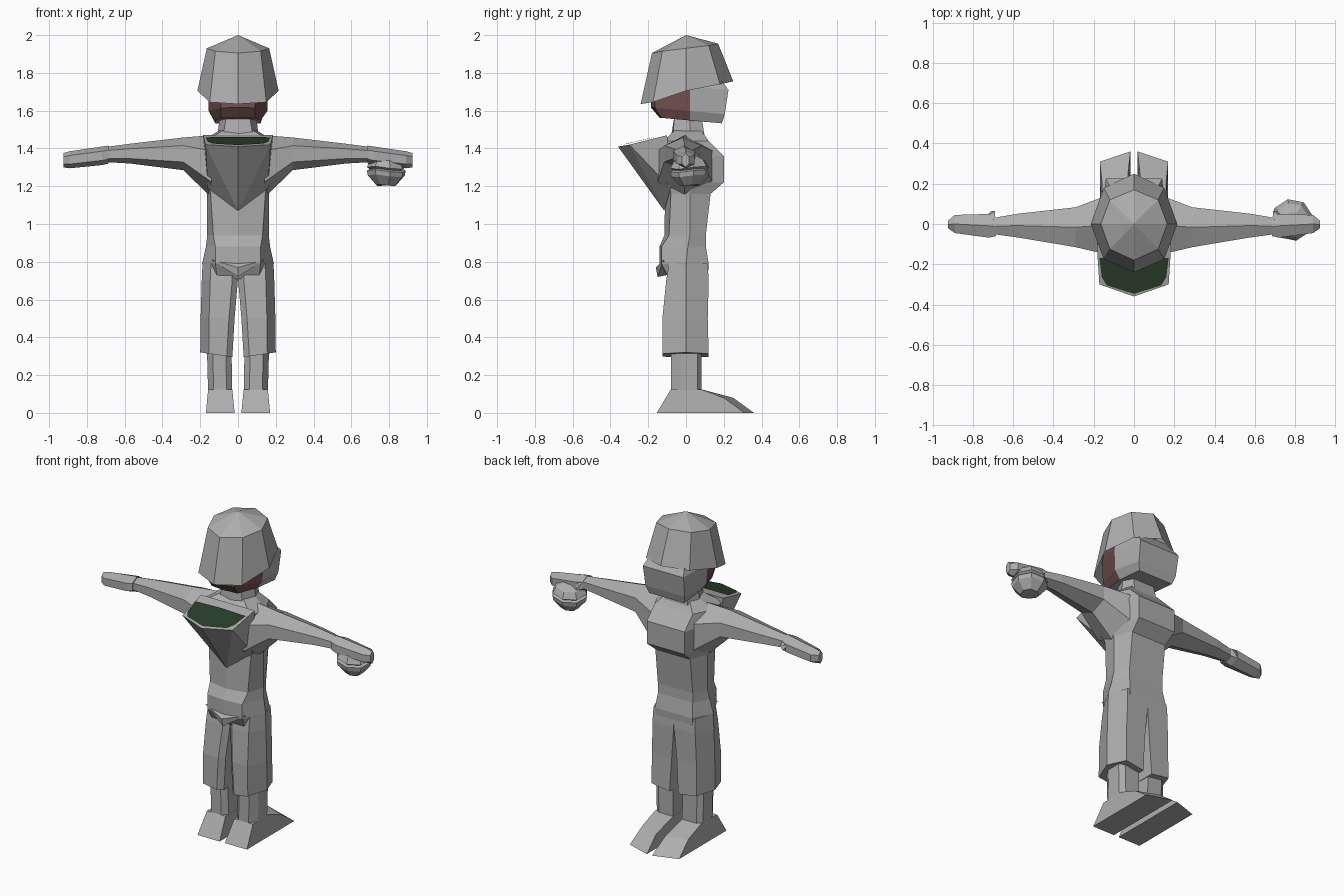
import bpy, bmesh, math


def material(name, rgb):
    m = bpy.data.materials.new(name)
    m.diffuse_color = (*rgb, 1)
    return m


GREY = material("stone grey", (0.42, 0.42, 0.42))
SKIN = material("dark skin", (0.17, 0.083, 0.078))
GREEN = material("dark green", (0.022, 0.048, 0.022))


def mesh_object(name, verts, faces, mats=(GREY,), rule=None, closed=True):
    bm = bmesh.new()
    vs = [bm.verts.new(v) for v in verts]
    for f in faces:
        bm.faces.new([vs[i] for i in f])
    if closed:
        bmesh.ops.recalc_face_normals(bm, faces=bm.faces)
    if rule:
        for f in bm.faces:
            f.material_index = rule(f.calc_center_median())
    me = bpy.data.meshes.new(name)
    bm.to_mesh(me)
    bm.free()
    for m in mats:
        me.materials.append(m)
    ob = bpy.data.objects.new(name, me)
    bpy.context.collection.objects.link(ob)
    return ob


def loft(name, rings, caps=True, **kw):
    """Skin a list of equal-length point rings."""
    n = len(rings[0])
    verts = [p for r in rings for p in r]
    faces = [(k * n + i, k * n + (i + 1) % n, (k + 1) * n + (i + 1) % n, (k + 1) * n + i)
             for k in range(len(rings) - 1) for i in range(n)]
    if caps:
        faces += [tuple(range(n)), tuple(range(len(verts) - n, len(verts)))]
    return mesh_object(name, verts, faces, **kw)


def body_ring(z, yf, xf, yfc, xs, ys, xb, yb, tilt=0.0):
    """Eight-sided left-right symmetric cross-section."""
    half = [(0, yf), (xf, yfc), (xs, ys), (xb, yb), (0, yb)]
    pts = half + [(-x, y) for x, y in half[3:0:-1]]
    return [(x, y, z + tilt * y) for x, y in pts]


# Torso with belly pouch and rounded upper back
loft("torso", [body_ring(*r) for r in (
    (0.71, -0.09, 0.11, -0.09, 0.16, 0.00, 0.12, 0.115),
    (0.79, -0.14, 0.12, -0.13, 0.19, 0.00, 0.13, 0.12),
    (0.88, -0.14, 0.12, -0.13, 0.17, 0.01, 0.12, 0.105),
    (0.94, -0.115, 0.13, -0.09, 0.163, 0.02, 0.12, 0.105),
    (1.16, -0.11, 0.145, -0.08, 0.163, 0.02, 0.12, 0.13),
    (1.22, -0.11, 0.155, -0.09, 0.175, 0.02, 0.13, 0.20),
    (1.36, -0.12, 0.16, -0.12, 0.19, 0.02, 0.13, 0.20),
    (1.44, -0.12, 0.17, -0.12, 0.19, 0.00, 0.13, 0.12),
    (1.495, -0.06, 0.08, -0.06, 0.10, 0.02, 0.08, 0.08))])

# Pointed flap under the belly
mesh_object("belly_flap",
            [(-0.14, -0.12, 0.81), (0.14, -0.12, 0.81), (0, -0.16, 0.77), (0, -0.15, 0.72), (0, -0.05, 0.74)],
            [(0, 2, 1), (0, 3, 2), (1, 2, 3), (0, 4, 3), (1, 3, 4), (0, 1, 4)])

# Jutting chest with a painted green top
mesh_object("chest",
            [(-0.185, -0.10, 1.47), (0.185, -0.10, 1.47), (0.172, -0.30, 1.42), (0, -0.36, 1.41),
             (-0.172, -0.30, 1.42), (-0.16, -0.08, 1.19), (0.16, -0.08, 1.19), (0, -0.115, 1.07)],
            [(0, 4, 3, 2, 1), (3, 4, 7), (3, 7, 2), (4, 5, 7), (2, 7, 6), (0, 5, 4), (1, 2, 6),
             (0, 1, 6, 7, 5)])
mesh_object("chest_panel",
            [(-0.172, -0.17, 1.459), (-0.16, -0.265, 1.436), (-0.135, -0.305, 1.426), (0, -0.347, 1.418),
             (0.135, -0.305, 1.426), (0.16, -0.265, 1.436), (0.172, -0.17, 1.459), (0, -0.165, 1.461)],
            [(0, 1, 2, 3, 7), (7, 3, 4, 5, 6)], mats=(GREEN,), closed=False)

# Neck and head: face at the front, hood at the back
loft("neck", [body_ring(1.46, -0.08, 0.08, -0.07, 0.11, 0.02, 0.08, 0.10),
              body_ring(1.58, -0.06, 0.06, -0.06, 0.095, 0.02, 0.07, 0.08)])
loft("head", [body_ring(*r, tilt=-0.09) for r in (
    (1.55, -0.14, 0.09, -0.13, 0.12, 0.02, 0.12, 0.19),
    (1.60, -0.185, 0.09, -0.165, 0.155, 0.02, 0.135, 0.205),
    (1.73, -0.18, 0.10, -0.16, 0.16, 0.02, 0.14, 0.225),
    (1.82, -0.15, 0.10, -0.14, 0.14, 0.02, 0.10, 0.15))],
     mats=(GREY, SKIN), rule=lambda c: int(c.y < 0.01))

# Helmet: eight-sided cone cap over a flared, tilted brim
brim = [(0, -0.24, 1.635), (0.15, -0.175, 1.645), (0.215, 0, 1.705), (0.15, 0.18, 1.74), (0, 0.25, 1.755)]
crown = [(0, -0.18, 1.905), (0.12, -0.125, 1.915), (0.165, 0, 1.93), (0.12, 0.12, 1.945), (0, 0.17, 1.955)]
pts = []
for half in (brim, crown):
    pts += half + [(-x, y, z) for x, y, z in half[3:0:-1]]
mesh_object("helmet", pts + [(0, 0, 2.0)],
            [(i, (i + 1) % 8, 8 + (i + 1) % 8, 8 + i) for i in range(8)]
            + [(8 + i, 8 + (i + 1) % 8, 16) for i in range(8)])


def arm_ring(s, x, yf, yb, zb, zt):
    """Six-sided section across the arm."""
    ym, q = (yf + yb) / 2, (zt - zb) / 4
    return [(s * x, y, z) for y, z in ((ym, zt), (yf, zt - q), (yf, zb + q), (ym, zb), (yb, zb + q), (yb, zt - q))]


for s, side in ((1, "left"), (-1, "right")):
    # Arm and mitten hand
    loft(side + "_arm", [arm_ring(s, *r) for r in (
        (0.14, -0.15, 0.14, 1.14, 1.47), (0.29, -0.115, 0.083, 1.285, 1.458),
        (0.57, -0.068, 0.052, 1.32, 1.425), (0.70, -0.05, 0.03, 1.328, 1.408))])
    loft(side + "_hand", [arm_ring(s, *r) for r in (
        (0.685, -0.06, 0.035, 1.32, 1.415), (0.72, -0.068, 0.05, 1.312, 1.41),
        (0.89, -0.045, 0.045, 1.295, 1.385), (0.925, -0.02, 0.015, 1.30, 1.375))])
    mesh_object(side + "_thumb",
                [(s * x, y, z) for x, y, z in ((0.69, 0.02, 1.40), (0.74, 0.03, 1.39), (0.735, 0.02, 1.33),
                                               (0.69, 0.065, 1.37), (0.71, 0.065, 1.35))],
                [(0, 1, 3), (1, 2, 4), (1, 4, 3), (0, 3, 4, 2), (0, 2, 1)])

    # Trouser leg, widening towards the hem
    def leg_ring(z, xi, xo, yf, yb, drop=0.0):
        c = 0.045
        out = ((xi, yf + 0.03), (xi + 0.03, yf), (xo - c, yf), (xo, 0.0), (xo - c, yb), (xi, yb))
        return [(s * x, y, z + drop * (x - xi)) for x, y in out]
    loft(side + "_trouser", [leg_ring(0.295, 0.03, 0.20, -0.125, 0.12, 0.15),
                             leg_ring(0.50, 0.018, 0.198, -0.125, 0.115),
                             leg_ring(0.70, 0.001, 0.192, -0.105, 0.12),
                             leg_ring(0.79, 0.001, 0.188, -0.09, 0.115)])

    # Shin
    def shin_ring(z, xi, xo):
        out = ((xi, -0.05), (xi + 0.03, -0.08), (xo - 0.03, -0.08), (xo, -0.03), (xo, 0.06), (xo - 0.03, 0.082),
               (xi, 0.082))
        return [(s * x, y, z) for x, y in out]
    loft(side + "_shin", [shin_ring(0.10, 0.03, 0.158), shin_ring(0.36, 0.035, 0.165)])

    # Boot: side profile skinned from inner to outer side
    profile = ((-0.155, 0), (-0.08, 0.125), (0.08, 0.125), (0.25, 0.08), (0.36, 0))
    inner, outer = [], []
    for y, z in profile:
        flare = 0.012 if z == 0 else 0.0
        inner.append((s * (0.03 - flare), y, z))
        outer.append((s * (0.158 + flare), y - (0.05 if y > 0.2 else 0), z))
    loft(side + "_boot", [inner, outer])

# Banded orb under one hand
orb = ((0.055, 1.205), (0.10, 1.255), (0.105, 1.28), (0.09, 1.288), (0.105, 1.298), (0.085, 1.335), (0.04, 1.36))
loft("orb", [[(0.785 + r * math.cos(a), 0.02 + r * math.sin(a), z + 0.08 * r * math.sin(2 * a))
              for a in (math.tau * i / 8 + 0.2 for i in range(8))] for r, z in orb])
